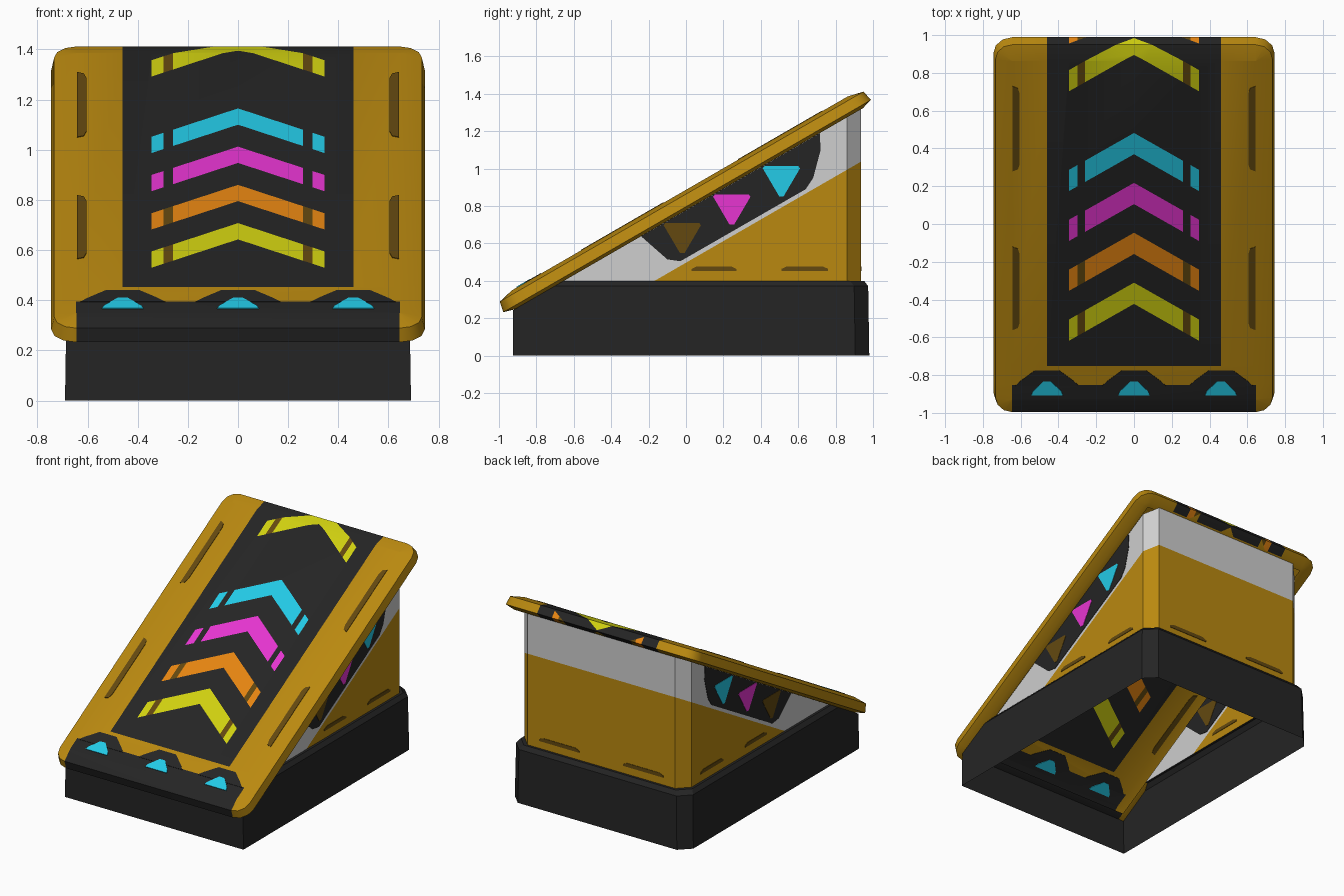
import bpy, bmesh, math
from mathutils import Vector, Matrix

if "Cube" in bpy.data.objects:
    bpy.data.objects.remove(bpy.data.objects["Cube"])

COLOURS = {
    "ochre": (.49, .25, .005), "charcoal": (.018, .018, .018), "light_grey": (.62, .62, .62),
    "yellow": (.64, .64, .005), "orange": (.85, .25, .006), "magenta": (.84, .037, .67),
    "cyan": (.018, .63, .85), "brown": (.125, .066, .005)}
NAMES = list(COLOURS)
MATS = []
for n, c in COLOURS.items():
    m = bpy.data.materials.new(n)
    m.diffuse_color = (*c, 1)
    m.use_nodes = True
    m.node_tree.nodes["Principled BSDF"].inputs["Base Color"].default_value = m.diffuse_color
    MATS.append(m)
IDX = {n: i for i, n in enumerate(NAMES)}

ANG = math.radians(30)
TILT = Matrix.Rotation(ANG, 4, 'X')      # ramp space (x, along, up) -> world
UP = Vector((0, -math.sin(ANG), math.cos(ANG)))
TOP, BOT = .768, .673                    # ramp plate heights in ramp space
OUT = Vector((1, 0, 0))


def finish(bm, name):
    bmesh.ops.recalc_face_normals(bm, faces=bm.faces[:])
    me = bpy.data.meshes.new(name)
    bm.to_mesh(me)
    bm.free()
    for m in MATS:
        me.materials.append(m)
    ob = bpy.data.objects.new(name, me)
    bpy.context.collection.objects.link(ob)
    return ob


def loft(bm, rings, first_cap=False, last_cap=False):
    vs = [[bm.verts.new(p) for p in r] for r in rings]
    n = len(vs[0])
    for a, b in zip(vs, vs[1:]):
        for i in range(n):
            j = (i + 1) % n
            bm.faces.new((a[i], a[j], b[j], b[i]))
    if first_cap:
        bm.faces.new(vs[0][::-1])
    if last_cap:
        bm.faces.new(vs[-1])


def cut(bm, co, no, keep=None, clear=False):
    faces = [f for f in bm.faces if keep is None or keep(f.calc_center_median())]
    geom = set(faces)
    for f in faces:
        geom.update(f.edges)
        geom.update(f.verts)
    bmesh.ops.bisect_plane(bm, geom=list(geom), dist=1e-5, plane_co=co, plane_no=no,
                           clear_outer=clear)


def decals(name, polys, normal, half, colour):
    """Thin plates lying on a surface, one per polygon."""
    bm = bmesh.new()
    for p in polys:
        p = [Vector(q) for q in p]
        loft(bm, [[q - normal * half for q in p], [q + normal * half for q in p]], True, True)
    for f in bm.faces:
        f.material_index = IDX[colour]
    return finish(bm, name)


# --- ramp plate: rounded sheet with folded rim, colours cut into it ---
W, S0, S1, R = .745, -.73, 1.54, .1


def outline(d, t):
    r = max(R - d, .001)
    pts = []
    for k, (sx, s) in enumerate(((1, S1 - R), (-1, S1 - R), (-1, S0 + R), (1, S0 + R))):
        for i in range(4):
            a = math.radians(90 * k + 30 * i)
            pts.append((sx * (W - R) + r * math.cos(a), s + r * math.sin(a), t))
    return pts


bm = bmesh.new()
loft(bm, [outline(d, t) for d, t in ((.1, TOP), (.012, .748), (0, .69), (.06, BOT), (.1, BOT))],
     first_cap=True)
FRONT, STRIP = -.54, -.425
for s in (FRONT, STRIP):
    cut(bm, (0, s, 0), (0, 1, 0))
for x in (0, .26, .298, .345, .46):
    for sg in ((1, -1) if x else (1,)):
        cut(bm, (sg * x, 0, 0), (1, 0, 0), lambda c: c.y > STRIP)
SLOPE, THICK, FIRST, PITCH = .655, .13, .085, .305
CHEVRONS = {0: "yellow", 1: "orange", 2: "magenta", 3: "cyan", 5: "yellow", 6: "orange"}
for k in CHEVRONS:
    for edge in (0, THICK):
        for sg in (1, -1):
            cut(bm, (0, FIRST + PITCH * k - edge, TOP), (sg * SLOPE, 1, -1),
                lambda c: c.y > STRIP and 0 < sg * c.x < .345 and c.z > .68)


def plate_colour(c):
    x = abs(c.x)
    if c.y < FRONT and x < .645:
        return "charcoal"
    if c.y < STRIP or x > .46 or c.z < .68:
        return "ochre"
    u = c.y + TOP - c.z + SLOPE * x
    for k, col in CHEVRONS.items():
        if x < .345 and FIRST + PITCH * k - THICK < u < FIRST + PITCH * k:
            if .26 < x < .298:
                return "brown" if col in ("yellow", "orange") else "charcoal"
            return col
    return "charcoal"


for f in bm.faces:
    f.material_index = IDX[plate_colour(f.calc_center_median())]
bm.transform(TILT)
plate = finish(bm, "ramp_plate")
bpy.context.view_layer.objects.active = plate
plate.select_set(True)
bpy.ops.object.shade_smooth_by_angle(angle=math.radians(35))


# --- plates on the slope, given as seen from above ---
def on_slope(pts):
    return [(x, y, (TOP + y * math.sin(ANG)) / math.cos(ANG)) for x, y in pts]


XS = (-.46, 0, .46)
decals("front_scallops", [on_slope([(x - .17, -.857), (x + .17, -.857), (x + .14, -.83),
       (x + .065, -.775), (x - .065, -.775), (x - .14, -.83)]) for x in XS], UP, .0025, "charcoal")
decals("front_arrows", [on_slope([(x - .083, -.905), (x + .083, -.905), (x + .075, -.885),
       (x + .02, -.832), (x - .02, -.832), (x - .075, -.885)]) for x in XS], UP, .0045, "cyan")
decals("edge_slots", [on_slope([(s * .643, a), (s * .643, b), (s * .615, b - .01),
       (s * .605, b - .04), (s * .605, a + .04), (s * .615, a + .01)])
       for s in (1, -1) for a, b in ((-.56, -.12), (.28, .73))], UP, .003, "brown")


# --- base and body walls, trimmed by the underside of the ramp ---
def footprint(d, z, front=-.925):
    w, b, c = .69 - d, .98 - d, .075
    return [(w, front, z), (w, b - c, z), (w - c, b, z), (c - w, b, z), (-w, b - c, z), (-w, front, z)]


UNDER = BOT / math.cos(ANG)
bm = bmesh.new()
loft(bm, [footprint(d, z) for d, z in ((0, 0), (.006, .372), (.028, .4), (.045, .4))])
cut(bm, (0, 0, UNDER), UP, clear=True)
for f in bm.faces:
    f.material_index = IDX["charcoal"]
finish(bm, "base")

bm = bmesh.new()
loft(bm, [footprint(.045, .4, -.7), footprint(.045, 1.6, -.7)])
cut(bm, (0, 0, UNDER), UP, clear=True)
BAND = UNDER - .28
cut(bm, (0, 0, BAND), UP)
for f in bm.faces:
    above = (f.calc_center_median() - Vector((0, 0, BAND))).dot(UP) > 0
    f.material_index = IDX["light_grey" if above else "ochre"]
finish(bm, "body_walls")


# --- side panels, arrows and slots, on both sides ---
def both_sides(pts):
    return [[(s * .645, y, z) for y, z in pts] for s in (1, -1)]


def slot(a, b):
    return [(a, .452), (b, .452), (b, .464), (b - .03, .478), (a + .03, .478), (a, .464)]


decals("side_panels", both_sides([(-.24, .638), (-.1, .515), (-.03, .505), (.64, .89),
       (.68, .95), (.72, 1.1), (.715, 1.189)]), OUT, .0025, "charcoal")
for i, col in enumerate(("brown", "magenta", "cyan")):
    y, z = -.02 + .265 * i, .71 + .152 * i
    decals("side_arrow_" + col, both_sides([(y - .1, z - .012), (y - .09, z), (y + .09, z),
           (y + .1, z - .012), (y + .012, z - .162), (y - .012, z - .162)]), OUT, .0045, col)
decals("side_slots", both_sides(slot(.03, .27)) + both_sides(slot(.51, .76)), OUT, .003, "brown")
decals("back_slots", [[(s * x, .935, z) for x, z in slot(.17, .48)] for s in (1, -1)],
       Vector((0, 1, 0)), .003, "brown")
